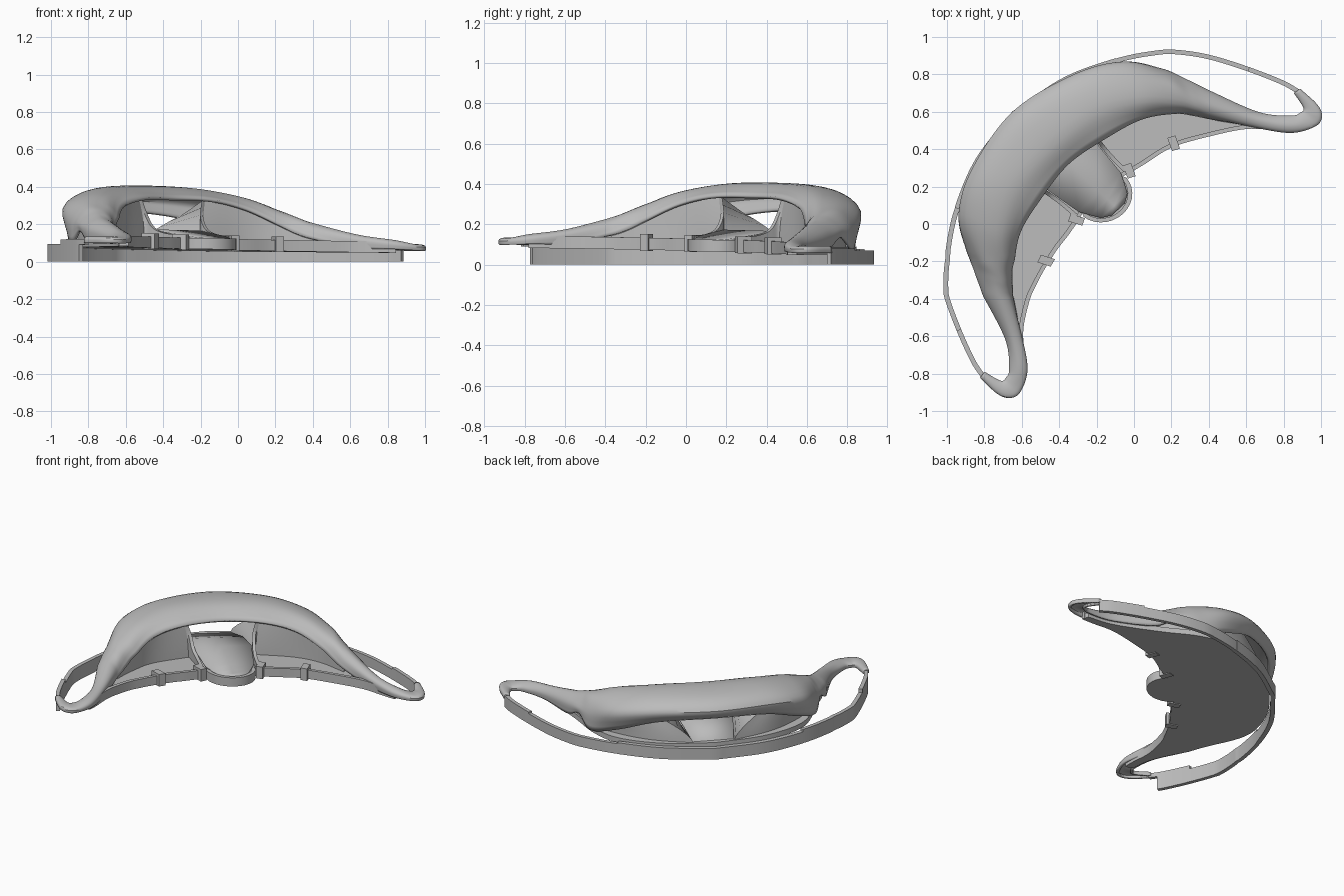
import bpy, bmesh, math
from mathutils import Vector

cube = bpy.data.objects.get("Cube")
if cube:
    bpy.data.objects.remove(cube)

mat = bpy.data.materials.new("light_grey")
mat.use_nodes = True
GREY = (0.5, 0.5, 0.5, 1)
mat.diffuse_color = GREY
mat.node_tree.nodes["Principled BSDF"].inputs["Base Color"].default_value = GREY


def place(u, v, z, tilt=0.018):
    """u runs from tip to tip, v points to the back; the right horn splays out a little."""
    r = math.sqrt(0.5)
    splay = 0.042 * min(max((-u - v - 0.28) / 0.3, 0), 1)
    return Vector(((u - v) * r - splay, 0.925 * (u + v) * r, z - tilt * u))


def spline(points, steps):
    """Smooth curve through all the points."""
    p = [Vector(q) for q in points]
    p = [2 * p[0] - p[1]] + p + [2 * p[-1] - p[-2]]
    out = []
    for i in range(1, len(p) - 2):
        a, b, c, d = p[i - 1:i + 3]
        for k in range(steps):
            t = k / steps
            out.append(0.5 * (2 * b + (c - a) * t + (2 * a - 5 * b + 4 * c - d) * t * t
                              + (3 * b - a - 3 * c + d) * t ** 3))
    return out + [p[-2]]


def mirror(points):
    """Half path starting on the axis -> whole path."""
    other = []
    for p in reversed(points[1:]):
        q = Vector(p)
        q[0] = -q[0]
        other.append(q)
    return other + [Vector(p) for p in points]


def finish(name, bm, thickness=0, angle=35):
    bmesh.ops.remove_doubles(bm, verts=bm.verts, dist=0.0005)
    bmesh.ops.recalc_face_normals(bm, faces=bm.faces)
    mesh = bpy.data.meshes.new(name)
    bm.to_mesh(mesh)
    bm.free()
    ob = bpy.data.objects.new(name, mesh)
    bpy.context.collection.objects.link(ob)
    mesh.materials.append(mat)
    if thickness:
        mod = ob.modifiers.new("thickness", "SOLIDIFY")
        mod.thickness = thickness
        mod.offset = 0
    bpy.ops.object.select_all(action="DESELECT")
    bpy.context.view_layer.objects.active = ob
    ob.select_set(True)
    bpy.ops.object.shade_smooth_by_angle(angle=math.radians(angle))


def loft(name, rows, thickness=0, closed=False, tilt=0.018, caps=False):
    bm = bmesh.new()
    grid = [[bm.verts.new(place(*p, tilt)) for p in row] for row in rows]
    n = len(rows[0])
    for a, b in zip(grid, grid[1:]):
        for j in range(n if closed else n - 1):
            k = (j + 1) % n
            bm.faces.new((a[j], a[k], b[k], b[j]))
    if caps:
        bm.faces.new(grid[0])
        bm.faces.new(grid[-1])
    finish(name, bm, thickness)


def rail(name, path, width, z0, z1, tilt=0.018):
    """Upright band that follows a flat path."""
    rows = []
    for i, p in enumerate(path):
        t = (path[min(i + 1, len(path) - 1)] - path[max(i - 1, 0)]).normalized()
        n = Vector((-t.y, t.x, 0)) * width / 2
        rows.append([(*(p + n).xy, z0), (*(p + n).xy, z1), (*(p - n).xy, z1), (*(p - n).xy, z0)])
    loft(name, rows, closed=True, tilt=tilt, caps=True)


def flat(*pts):
    return [(u, v, 0) for u, v in pts]


# Roof: each station runs outer hem, shoulder, crown, ridge, inner lip
stations = [
    [(0, .87, .27), (0, .91, .33), (0, .82, .385), (0, .625, .395), (0, .495, .335)],
    [(.36, .80, .24), (.38, .832, .315), (.355, .75, .372), (.31, .592, .385), (.26, .455, .33)],
    [(.595, .67, .15), (.615, .70, .27), (.57, .61, .335), (.535, .464, .338), (.463, .40, .285)],
    [(.735, .52, .09), (.73, .52, .21), (.70, .445, .28), (.66, .325, .265), (.61, .30, .205)],
    [(.78, .385, .15), (.78, .385, .19), (.742, .32, .24), (.71, .235, .225), (.67, .225, .16)],
    [(.825, .24, .09), (.825, .24, .165), (.785, .185, .205), (.747, .145, .185), (.725, .14, .13)],
    [(.92, -.02, .08), (.92, -.02, .12), (.89, -.03, .15), (.85, -.04, .14), (.85, -.04, .09)],
    [(1.03, -.16, .08), (1.03, -.16, .105), (1.0, -.19, .125), (.97, -.21, .115), (.97, -.21, .085)],
]
# The roof wraps round each tip as a slim collar: inner edge, outer edge
for iu, iv, ou, ov in ((1.085, -.185, 1.085, -.275), (1.112, -.185, 1.145, -.262),
                       (1.13, -.155, 1.172, -.20), (1.148, -.07, 1.172, -.075)):
    stations.append([(iu, iv, .08), (iu, iv, .098), ((iu + ou) / 2, (iv + ov) / 2, .106),
                     (ou, ov, .10), (ou, ov, .08)])
lanes = [spline(mirror([s[i] for s in stations]), 8) for i in range(5)]
loft("roof_shell", [spline(pts, 4) for pts in zip(*lanes)], thickness=0.016)

# Outer base band and the loops that continue towards the tips
rim = spline(flat((0, .905), (.33, .85), (.602, .733), (.774, .623), (.865, .54), (.968, .395),
                  (1.065, .20), (1.138, .02), (1.163, -.08)), 8)
rail("base_band", mirror(rim[:17]), 0.03, 0, 0.078, 0)
for side, name, top, stop in ((1, "left", .07, 65), (-1, "right", .095, 60)):
    loop = [Vector((side * p.x, p.y, 0)) for p in rim]
    rail(name + "_outer_loop", loop[16:stop], 0.026, 0, top, 0)
    rail(name + "_loop_cap", loop[48:], 0.026, 0.07, 0.10)

# Front edge with the round bay in the middle
bay = [(0.15 * math.sin(a), 0.235 - 0.14 * math.cos(a), 0)
       for a in [math.radians(12 * i) for i in range(9)]]
edge = [Vector(p) for p in bay] + spline(
    flat((.20, .235), (.287, .216), (.462, .18), (.649, .083), (.82, -.027), (.93, -.145), (.99, -.205)), 6)
rail("front_rim", mirror(edge), 0.024, 0.065, 0.125)

# Floor plate
back = spline(flat((0, .88), (.33, .83), (.59, .70), (.715, .52), (.79, .27), (.90, -.02), (1.01, -.17)), 6)
outline = mirror(edge) + mirror(back)[::-1]
loft("floor_plate", [[(p.x, p.y, z) for p in outline] for z in (0.065, 0.1)], closed=True, caps=True)

# Central ramp between the side stands
ramp = []
for v, w, z in ((.12, .05, .118), (.15, .10, .12), (.20, .128, .125), (.26, .16, .135),
                (.48, .19, .165), (.65, .17, .15), (.86, .13, .09)):
    ramp.append([(-w, v, z), (0, v, z), (w, v, z)])
loft("central_ramp", ramp, thickness=0.01)

# Side stands: closed walls between floor and roof
foot = [(.20, .49), (.46, .42), (.61, .32), (.73, .16), (.78, .26), (.71, .48), (.57, .64), (.38, .77), (.13, .86)]
head = [(.25, .50, .34), (.46, .42, .29), (.61, .32, .21), (.73, .16, .14), (.78, .27, .16),
        (.70, .48, .23), (.58, .65, .23), (.46, .72, .27), (.41, .74, .285)]


def stand_row(t, side):
    row = []
    for (fu, fv), (hu, hv, hz) in zip(foot, head):
        w = t ** 1.6
        row.append((fu + (hu - fu) * w, fv + (hv - fv) * w, 0.09 + (hz - 0.09) * t))
    # Smooth the long front and back walls, keep the ends crisp
    ring = spline(row[:4], 5) + spline(row[4:], 5)
    return [(side * p[0], p[1], p[2]) for p in ring]


fin = spline([(.185, .25, .14), (.19, .36, .15), (.20, .44, .18), (.21, .485, .25), (.24, .50, .34)], 6)
for side, name in ((1, "left"), (-1, "right")):
    loft(name + "_stand", [stand_row(k / 6, side) for k in range(7)], closed=True)
    # Curved fin at the end of the stand
    rows = [[(side * (p.x - .011), p.y, .09), (side * (p.x - .011), p.y, p.z),
             (side * (p.x + .011), p.y, p.z), (side * (p.x + .011), p.y, .09)] for p in fin]
    loft(name + "_fin", rows, closed=True, caps=True)
    # Clips over the front rim
    for label, u, v in (("inner", .20, .235), ("outer", .48, .18)):
        d = Vector((side * .5, 1, 0)).normalized() * 0.04
        c = Vector((u * side, v, 0))
        rail(f"{name}_{label}_clip", [c - d, c + d], 0.045, 0.06, 0.143)
